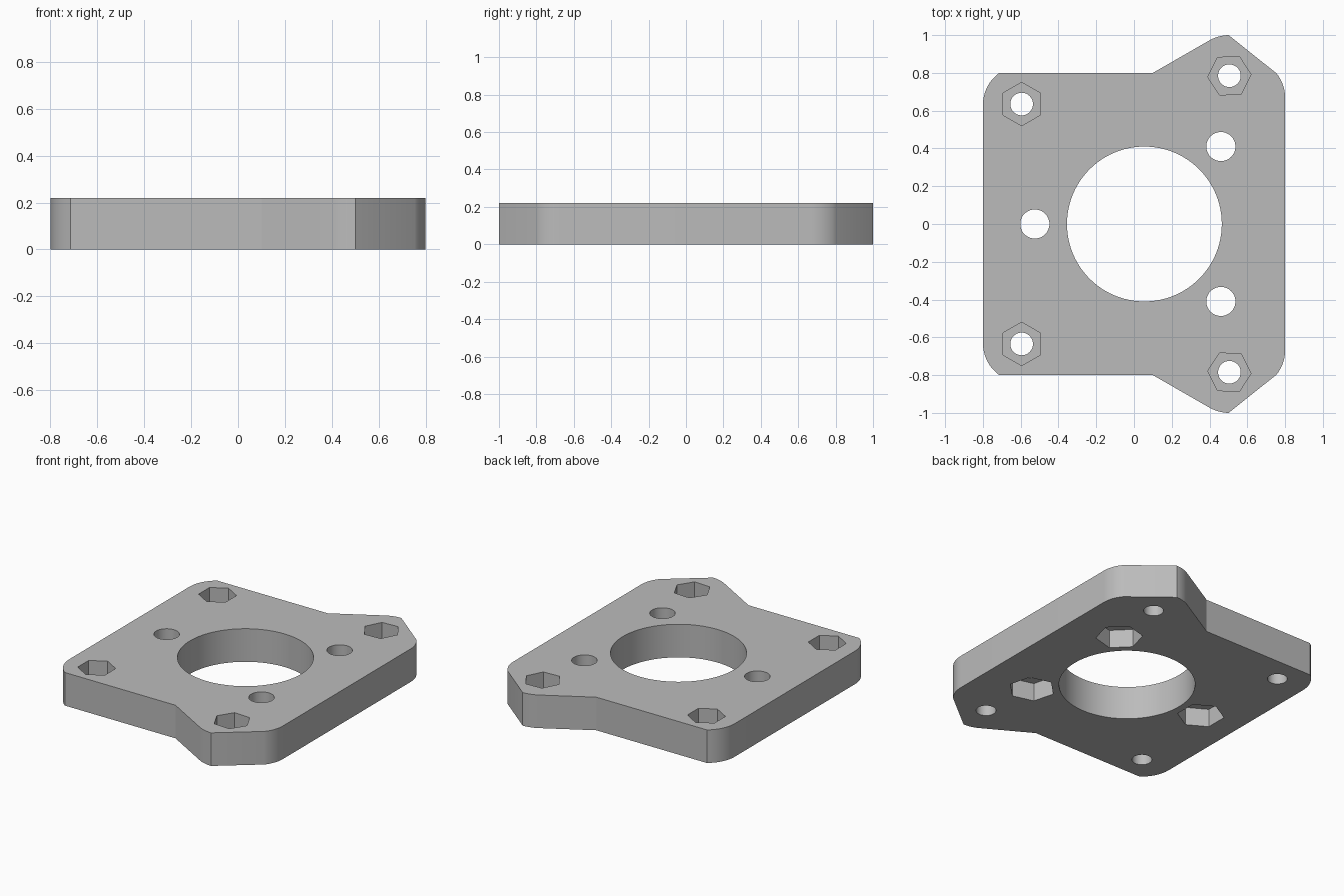
import bpy
import bmesh
from math import cos, sin, pi, radians

if "Cube" in bpy.data.objects:
    bpy.data.objects.remove(bpy.data.objects["Cube"])

THICK = 0.22
POCKET = 0.12

grey = bpy.data.materials.new("plain grey")
grey.use_nodes = True
GREY = (0.5, 0.5, 0.5, 1)
grey.diffuse_color = GREY
grey.node_tree.nodes["Principled BSDF"].inputs["Base Color"].default_value = GREY


def arc(cx, cy, r, start, end, steps=8):
    angles = [radians(start + (end - start) * i / steps) for i in range(steps + 1)]
    return [(cx + r * cos(a), cy + r * sin(a)) for a in angles]


def prism(name, outline, z0, z1):
    """Extrude a closed counter-clockwise outline between two heights."""
    bm = bmesh.new()
    face = bm.faces.new([bm.verts.new((x, y, z0)) for x, y in outline])
    top = bmesh.ops.extrude_face_region(bm, geom=[face])["geom"]
    bmesh.ops.translate(bm, vec=(0, 0, z1 - z0),
                        verts=[v for v in top if isinstance(v, bmesh.types.BMVert)])
    bmesh.ops.recalc_face_normals(bm, faces=bm.faces)
    mesh = bpy.data.meshes.new(name)
    bm.to_mesh(mesh)
    bm.free()
    mesh.materials.append(grey)
    obj = bpy.data.objects.new(name, mesh)
    bpy.context.collection.objects.link(obj)
    return obj


def cutter(x, y, r, z0=-0.1, z1=THICK + 0.1, sides=48, turn=0):
    outline = arc(x, y, r, turn, turn + 360, sides)[:-1]
    cutters.append(prism("cutter", outline, z0, z1))


# Plate outline: back half, then its mirror image
back = (arc(0.6, 0.67, 0.2, 0, 40)
        + arc(0.505, 0.785, 0.215, 91, 118)
        + [(0.1, 0.8)]
        + arc(-0.59, 0.63, 0.21, 126, 180))
front = [(x, -y) for x, y in reversed(back)]
plate = prism("mounting_plate", back + front, 0, THICK)

# Central bore
cutters = []
cutter(0.055, 0, 0.41, sides=96)

# Corner screw holes with nut pockets in the top
for side in (1, -1):
    for x, y, turn in ((-0.595, 0.635, 30), (0.505, 0.785, 3)):
        cutter(x, side * y, 0.06)
        cutter(x, side * y, 0.115, z0=THICK - POCKET, sides=6, turn=side * turn)

# Three larger holes around the bore with nut pockets underneath
for x, y, turn in ((-0.525, 0, 90), (0.46, 0.41, 135), (0.46, -0.41, 45)):
    cutter(x, y, 0.077)
    cutter(x, y, 0.142, z1=POCKET, sides=6, turn=turn)

# Cut everything, then bake the result and drop the cutters
for c in cutters:
    c.hide_render = True
    mod = plate.modifiers.new("cut", "BOOLEAN")
    mod.operation = "DIFFERENCE"
    mod.solver = "EXACT"
    mod.object = c
depsgraph = bpy.context.evaluated_depsgraph_get()
result = bpy.data.meshes.new_from_object(plate.evaluated_get(depsgraph))
plate.modifiers.clear()
plate.data = result
for c in cutters:
    bpy.data.objects.remove(c)

bpy.ops.object.select_all(action="DESELECT")
plate.select_set(True)
bpy.context.view_layer.objects.active = plate
bpy.ops.object.shade_smooth_by_angle(angle=radians(25))
